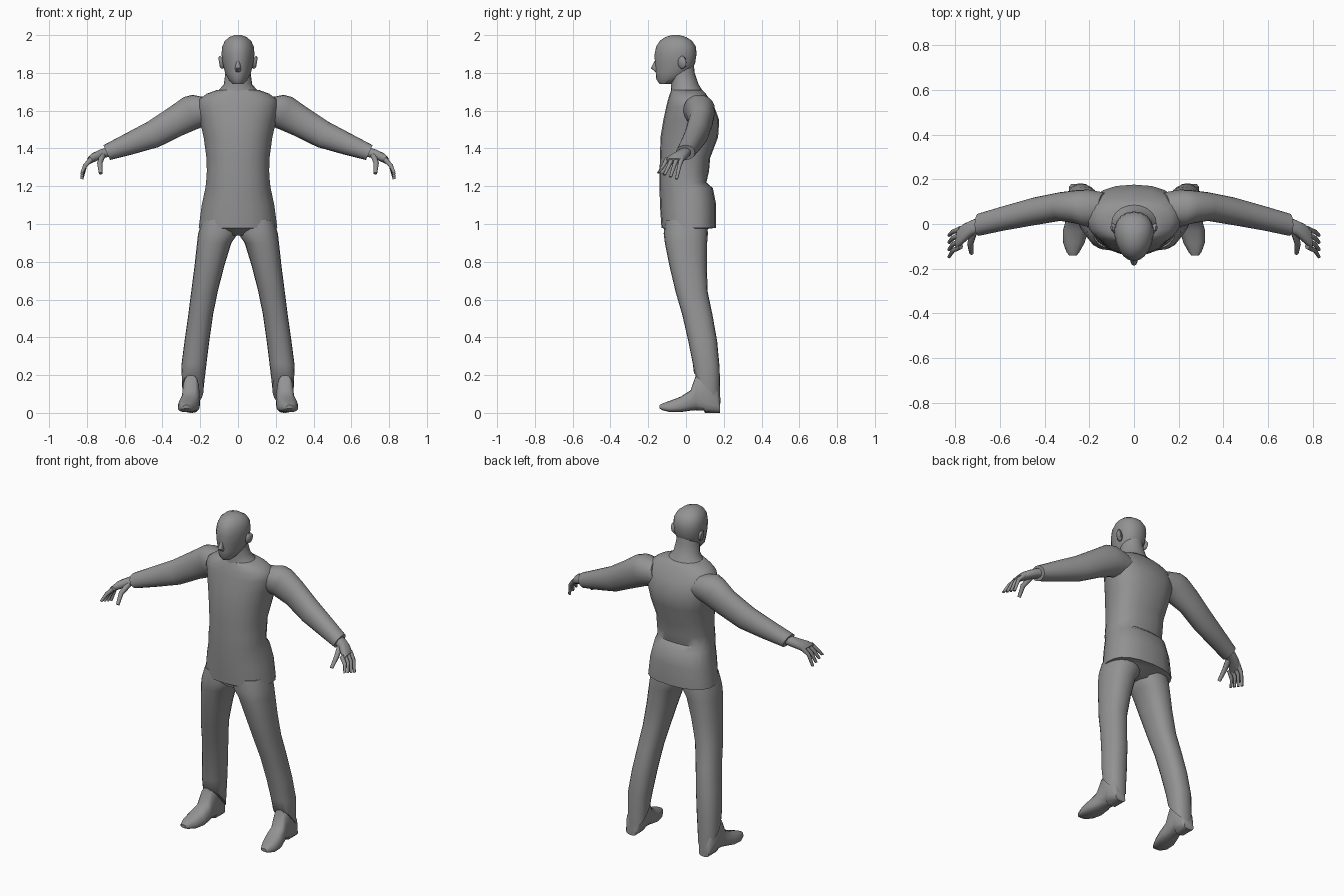
import bpy, bmesh, math
from mathutils import Vector

grey = bpy.data.materials.new("suit grey")
grey.diffuse_color = (0.29, 0.29, 0.29, 1)


def power(v, n):
    return math.copysign(abs(v) ** (2 / n), v)


def ring(c, u, v, n=2.0, sides=20, taper=0.0):
    """Superellipse loop around c spanned by u and v; taper narrows the -v side."""
    out = []
    for i in range(sides):
        a = 2 * math.pi * i / sides
        s = power(math.sin(a), n)
        out.append(Vector(c) + Vector(u) * power(math.cos(a), n) * (1 + taper * s) + Vector(v) * s)
    return out


def loft(name, rings, mirror=False, angle=50):
    """Skin a list of loops, cap both ends, optionally mirror across x."""
    bm = bmesh.new()
    loops = [[bm.verts.new(p) for p in r] for r in rings]
    k = len(loops[0])
    for a, b in zip(loops, loops[1:]):
        for i in range(k):
            bm.faces.new((a[i], a[(i + 1) % k], b[(i + 1) % k], b[i]))
    bm.faces.new(loops[0])
    bm.faces.new(loops[-1])
    bmesh.ops.recalc_face_normals(bm, faces=bm.faces)
    me = bpy.data.meshes.new(name)
    bm.to_mesh(me)
    bm.free()
    me.materials.append(grey)
    ob = bpy.data.objects.new(name, me)
    bpy.context.collection.objects.link(ob)
    if mirror:
        ob.modifiers.new("mirror", 'MIRROR')
    bpy.ops.object.select_all(action='DESELECT')
    ob.select_set(True)
    bpy.context.view_layer.objects.active = ob
    bpy.ops.object.shade_smooth_by_angle(angle=math.radians(angle))
    return ob


def level(z, x0, x1, y0, y1, n=2.2, tilt=0.0, taper=0.0):
    """Horizontal loop from its extents; tilt drops the back edge."""
    h = (y1 - y0) / 2
    return ring(((x0 + x1) / 2, (y0 + y1) / 2, z), ((x1 - x0) / 2, 0, 0), (0, h, -tilt), n, taper=taper)


# Jacket: z, half width, front y, back y
body = [(0.94, 0.10, -0.08, 0.08), (0.975, 0.19, -0.115, 0.12), (0.98, 0.208, -0.13, 0.16),
        (1.10, 0.192, -0.138, 0.16), (1.19, 0.173, -0.14, 0.142), (1.22, 0.169, -0.14, 0.108),
        (1.28, 0.165, -0.14, 0.122), (1.35, 0.167, -0.138, 0.128), (1.46, 0.182, -0.135, 0.17),
        (1.55, 0.203, -0.12, 0.176), (1.62, 0.215, -0.105, 0.15), (1.66, 0.205, -0.095, 0.125),
        (1.69, 0.165, -0.085, 0.105), (1.71, 0.11, -0.078, 0.085)]
loft("jacket", [level(z, -w, w, a, b, 2.35, taper=0.08) for z, w, a, b in body])

# Neck
neck = [(1.66, 0.14, -0.085, 0.11), (1.71, 0.10, -0.08, 0.085), (1.74, 0.075, -0.078, 0.066),
        (1.80, 0.067, -0.085, 0.046), (1.86, 0.06, -0.09, 0.04)]
loft("neck", [level(z, -w, w, a, b, 2) for z, w, a, b in neck])

# Head, narrower towards the face
head = [(1.742, 0.028, -0.14, -0.075), (1.765, 0.05, -0.157, -0.035), (1.80, 0.068, -0.16, 0.025),
        (1.85, 0.081, -0.165, 0.048), (1.90, 0.087, -0.166, 0.056), (1.94, 0.083, -0.158, 0.052),
        (1.97, 0.069, -0.138, 0.032), (1.99, 0.045, -0.108, 0.0), (2.0, 0.018, -0.075, -0.035)]
loft("head", [level(z, -w, w, a, b, 2.1, taper=0.16) for z, w, a, b in head])

# Nose wedge and ears
loft("nose", [level(z, -w, w, y, -0.14, 2) for z, w, y in
              ((1.865, 0.008, -0.165), (1.825, 0.016, -0.186), (1.805, 0.014, -0.162))])
loft("ear", [ring((x, y, 1.855), (0, 0.022 * s, 0), (0.006 * s, 0, 0.036 * s), 2, 10)
             for x, y, s in ((0.07, -0.03, 0.7), (0.09, -0.02, 1), (0.10, -0.015, 0.75))], True)

# Sleeves: centre, depth radius, height radius
arm = [((0.13, 0.065, 1.60), 0.075, 0.075), ((0.205, 0.07, 1.602), 0.084, 0.09),
       ((0.25, 0.076, 1.588), 0.076, 0.092), ((0.33, 0.078, 1.543), 0.064, 0.082),
       ((0.45, 0.056, 1.474), 0.062, 0.073), ((0.58, 0.026, 1.422), 0.055, 0.058),
       ((0.695, -0.003, 1.378), 0.05, 0.043)]
loft("sleeve", [ring(c, (0, ry, 0), (0.41 * rv, 0, 0.91 * rv), 2.1) for c, ry, rv in arm], True)

# Palm
palm = [((0.67, 0.0, 1.385), 0.03, 0.026), ((0.72, -0.015, 1.372), 0.036, 0.025),
        ((0.765, -0.045, 1.352), 0.046, 0.023), ((0.79, -0.064, 1.333), 0.046, 0.016)]
loft("palm", [ring(c, (0.1 * ry, -ry, 0), (0.45 * rv, 0, 0.9 * rv), 2.5, 14) for c, ry, rv in palm], True)


def digit(name, points, r):
    """Tapered tube bent through three points."""
    across = Vector((0, 1, 0)) if name == "finger" else Vector((1, 0, 0))
    rings = []
    for i, p in enumerate(points):
        a, b = Vector(points[max(i - 1, 0)]), Vector(points[min(i + 1, 2)])
        v = (b - a).cross(across).normalized()
        s = r * (1 - 0.22 * i)
        rings.append(ring(p, across * s, v * s, 2, 8))
    loft(name, rings, True)


# Fingers fan out and curl down; thumb points forward
for i in range(4):
    digit("finger", [(0.775, -0.022 - 0.026 * i, 1.345), (0.81, -0.035 - 0.028 * i, 1.308),
                     (0.827, -0.05 - 0.032 * i, 1.238 + 0.011 * i)], 0.014)
digit("thumb", [(0.715, -0.025, 1.368), (0.732, -0.09, 1.322), (0.727, -0.13, 1.268)], 0.018)

# Trousers: z, inner x, outer x, front y, back y, hem tilt
leg = [(1.02, 0.01, 0.19, -0.11, 0.11, 0), (0.95, 0.0, 0.211, -0.118, 0.116, 0),
       (0.90, 0.035, 0.217, -0.112, 0.112, 0), (0.78, 0.072, 0.23, -0.088, 0.11, 0),
       (0.64, 0.108, 0.248, -0.055, 0.115, 0), (0.52, 0.132, 0.263, -0.02, 0.14, 0),
       (0.38, 0.152, 0.283, 0.012, 0.165, 0), (0.25, 0.168, 0.300, 0.036, 0.178, 0.01),
       (0.13, 0.182, 0.295, 0.042, 0.182, 0.08)]
loft("trouser_leg", [level(z, a, b, c, d, 2.3, t) for z, a, b, c, d, t in leg], True)

# Shoes: y, inner x, outer x, sole z, top z
shoe = [(0.18, 0.215, 0.28, 0.0, 0.06), (0.165, 0.205, 0.29, 0.0, 0.14), (0.10, 0.203, 0.292, 0.0, 0.2),
        (0.095, 0.203, 0.292, 0.012, 0.2), (0.052, 0.203, 0.295, 0.014, 0.2), (0.025, 0.203, 0.302, 0.012, 0.12),
        (-0.03, 0.205, 0.317, 0.004, 0.085), (-0.085, 0.222, 0.316, 0.004, 0.064),
        (-0.125, 0.244, 0.302, 0.014, 0.05), (-0.14, 0.256, 0.29, 0.024, 0.042)]
loft("shoe", [ring(((a + b) / 2, y, (c + d) / 2), ((b - a) / 2, 0, 0), (0, 0, (d - c) / 2), 2.8, 16, -0.15)
              for y, a, b, c, d in shoe], True)
